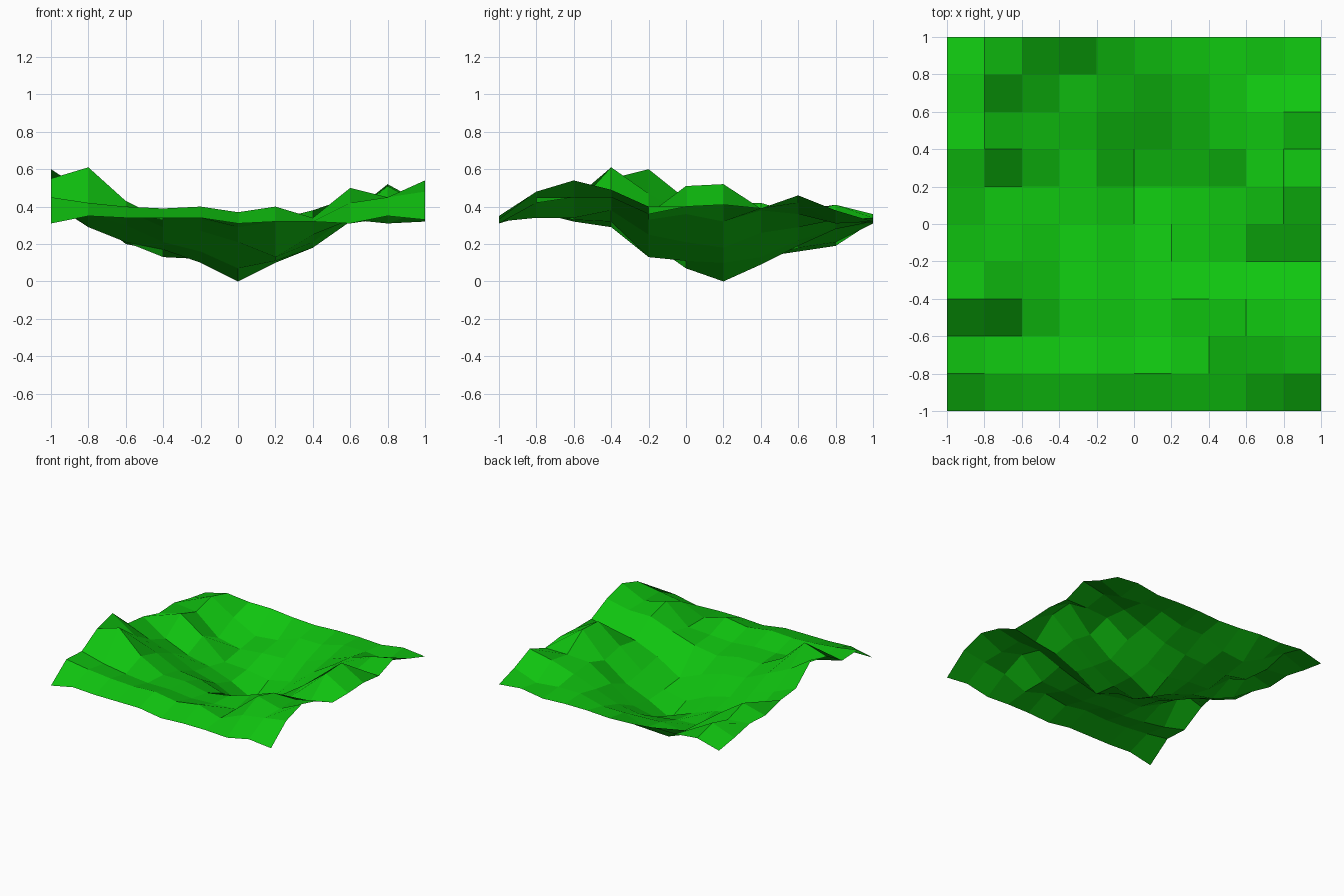
import bpy
import bmesh

# Height map in hundredths of a unit: rows run front to back, columns left to right
HEIGHTS = [
    (31, 35, 34, 34, 34, 31, 32, 32, 31, 35, 33),
    (45, 42, 40, 39, 40, 37, 40, 34, 42, 45, 48),
    (44, 39, 36, 34, 34, 32, 33, 34, 50, 45, 54),
    (55, 61, 43, 33, 33, 29, 32, 38, 45, 45, 49),
    (60, 47, 38, 29, 27, 21, 13, 25, 33, 36, 40),
    (44, 36, 30, 21, 16, 7, 11, 21, 36, 51, 40),
    (42, 29, 21, 17, 10, 0, 10, 18, 32, 52, 41),
    (37, 42, 29, 13, 12, 9, 13, 26, 38, 39, 39),
    (38, 36, 20, 16, 18, 19, 22, 29, 36, 42, 46),
    (34, 41, 29, 19, 21, 28, 28, 33, 33, 31, 38),
    (31, 36, 34, 34, 32, 31, 32, 32, 31, 34, 32),
]
n = len(HEIGHTS) - 1

# Flat grid, each vertex lifted to its height
bm = bmesh.new()
bmesh.ops.create_grid(bm, x_segments=n, y_segments=n, size=1)
for v in bm.verts:
    col = round((v.co.x + 1) / 2 * n)
    row = round((v.co.y + 1) / 2 * n)
    v.co.z = HEIGHTS[row][col] / 100

mesh = bpy.data.meshes.new("terrain")
bm.to_mesh(mesh)
bm.free()
terrain = bpy.data.objects.new("terrain", mesh)
bpy.context.collection.objects.link(terrain)

# Grass green
grass = bpy.data.materials.new("grass")
grass.diffuse_color = (0.005, 0.56, 0.005, 1)
mesh.materials.append(grass)
